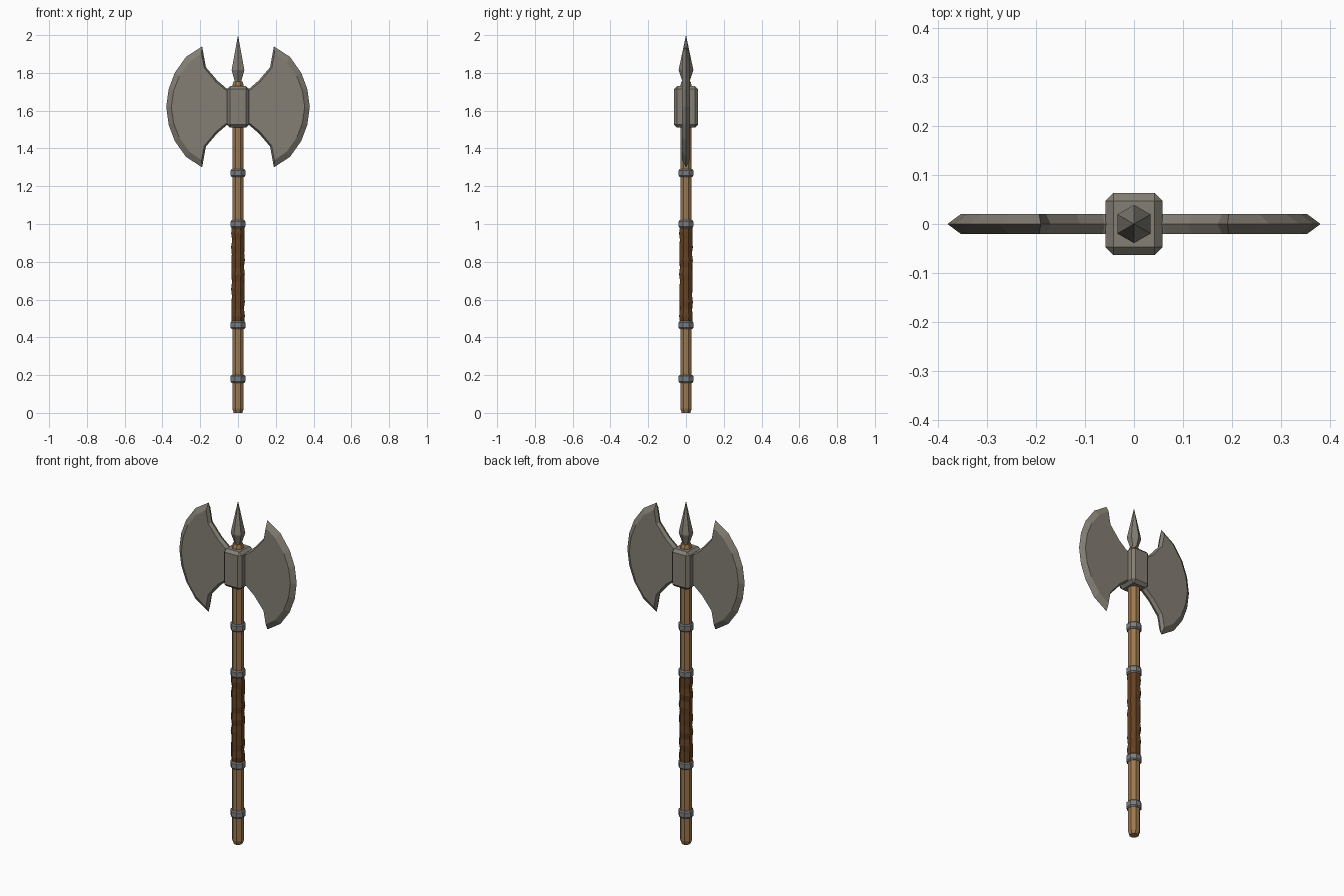
import bpy, bmesh
from math import cos, sin, pi, tau

if "Cube" in bpy.data.objects:
    bpy.data.objects.remove(bpy.data.objects["Cube"], do_unlink=True)


def material(name, r, g, b):
    m = bpy.data.materials.new(name)
    m.use_nodes = True
    m.diffuse_color = (r, g, b, 1)
    m.node_tree.nodes["Principled BSDF"].inputs["Base Color"].default_value = (r, g, b, 1)
    return m


STEEL = material("warm steel", .23, .21, .175)
IRON = material("ring iron", .20, .205, .20)
WOOD = material("ash wood", .33, .19, .08)
LEATHER = material("brown leather", .13, .053, .016)


def finish(name, bm, mat):
    bmesh.ops.recalc_face_normals(bm, faces=bm.faces)
    mesh = bpy.data.meshes.new(name)
    bm.to_mesh(mesh)
    bm.free()
    mesh.materials.append(mat)
    ob = bpy.data.objects.new(name, mesh)
    bpy.context.collection.objects.link(ob)
    return ob


def lathe(name, profile, sides, turn, mat, wobble=0):
    """Faceted solid from (radius, z) pairs; wobble makes uneven windings."""
    bm = bmesh.new()
    rings = []
    for j, (r, z) in enumerate(profile):
        ring = []
        for i in range(sides):
            a = tau * i / sides + turn
            rr = r + wobble * sin(a + j * pi * 0.7)
            ring.append(bm.verts.new((rr * cos(a), rr * sin(a), z + 2 * wobble * cos(a))))
        rings.append(ring)
    for low, high in zip(rings, rings[1:]):
        for i in range(sides):
            k = (i + 1) % sides
            bm.faces.new((low[i], low[k], high[k], high[i]))
    bm.faces.new(rings[0])
    bm.faces.new(rings[-1])
    bmesh.ops.remove_doubles(bm, verts=bm.verts, dist=1e-5)
    return finish(name, bm, mat)


# Octagonal shaft with chamfered ends
lathe("shaft", [(.025, 0), (.0325, .022), (.0325, 1.735), (.026, 1.755)], 8, pi / 8, WOOD)

# Leather grip with uneven windings
steps = 14
grip = [(.038 if j % 2 else .035, .475 + .515 * j / steps) for j in range(steps + 1)]
lathe("leather_grip", grip, 8, pi / 8, LEATHER, wobble=.0017)

# Iron bands
for n, z in enumerate((.18, .465, 1.0, 1.27)):
    lathe(f"band_{n + 1}",
          [(.036, z - .021), (.042, z - .014), (.042, z + .014), (.036, z + .021)],
          8, pi / 8, IRON)

# Six-sided top spike
lathe("top_spike", [(.018, 1.74), (.021, 1.76), (.039, 1.815), (.0001, 2.0)], 6, pi / 6, STEEL)

# Chamfered head block
bm = bmesh.new()
bmesh.ops.create_cube(bm, size=1)
for v in bm.verts:
    v.co = (v.co.x * .116, v.co.y * .126, 1.62 + v.co.z * .22)
bmesh.ops.bevel(bm, geom=bm.edges[:], offset=.016, segments=1, affect='EDGES')
finish("head_block", bm, STEEL)

# Blade: a sharp outline at y = 0 and a raised flat on each side
MID = 1.62
outline = [(.38, 0), (.367, .095), (.335, .18), (.275, .265), (.19, .32),
           (.17, .21), (.11, .14), (.06, .097), (.03, .09)]
flat = [(.353, 0), (.341, .085), (.311, .163), (.256, .238), (.193, .283),
        (.179, .207), (.117, .132), (.063, .088), (.03, .082)]


def mirrored(half):
    return half + [(x, -z) for x, z in reversed(half[1:])]


bm = bmesh.new()
rim = [bm.verts.new((x, 0, MID + z)) for x, z in mirrored(outline)]
for y in (-.02, .02):
    inner = [bm.verts.new((x, y, MID + z)) for x, z in mirrored(flat)]
    bm.faces.new(inner)
    for i in range(len(rim)):
        k = (i + 1) % len(rim)
        bm.faces.new((rim[i], rim[k], inner[k], inner[i]))
blades = finish("blades", bm, STEEL)
blades.modifiers.new("both sides", 'MIRROR').use_clip = False
